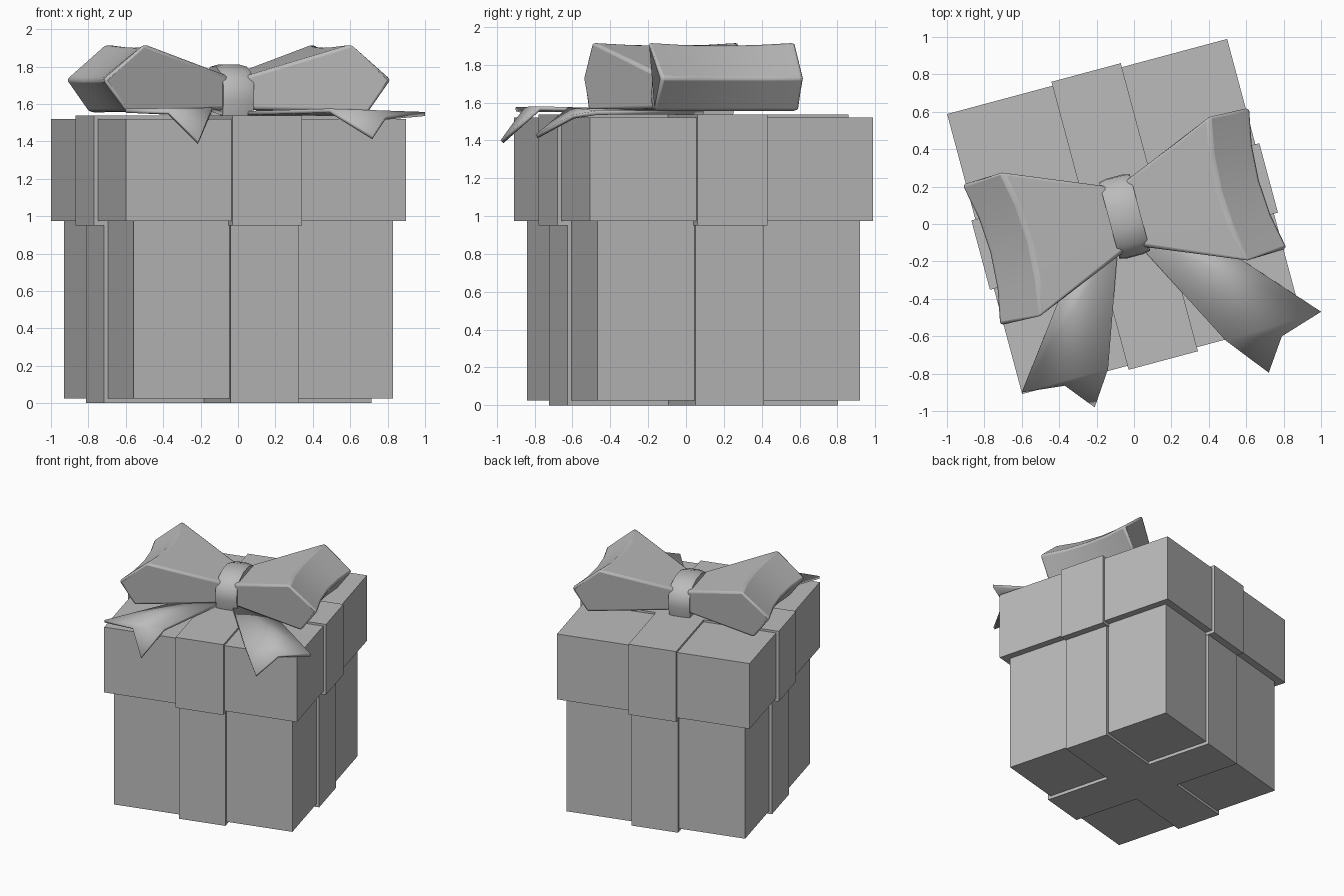
import bpy, bmesh, math
from mathutils import Matrix

if "Cube" in bpy.data.objects:
    bpy.data.objects.remove(bpy.data.objects["Cube"], do_unlink=True)

grey = bpy.data.materials.new("plain grey")
grey.use_nodes = True
COLOUR = (0.5, 0.5, 0.5, 1)
grey.diffuse_color = COLOUR
grey.node_tree.nodes["Principled BSDF"].inputs["Base Color"].default_value = COLOUR

# The whole present is turned on its base
PLACE = Matrix.Translation((-0.05, 0.04, 0)) @ Matrix.Rotation(math.radians(15), 4, "Z")


def make(name, verts, faces, smooth=None):
    bm = bmesh.new()
    vs = [bm.verts.new(v) for v in verts]
    for f in faces:
        bm.faces.new([vs[i] for i in f])
    bmesh.ops.recalc_face_normals(bm, faces=bm.faces)
    me = bpy.data.meshes.new(name)
    bm.to_mesh(me)
    bm.free()
    me.materials.append(grey)
    ob = bpy.data.objects.new(name, me)
    bpy.context.collection.objects.link(ob)
    ob.matrix_world = PLACE
    if smooth:
        bpy.ops.object.select_all(action="DESELECT")
        ob.select_set(True)
        bpy.context.view_layer.objects.active = ob
        bpy.ops.object.shade_smooth_by_angle(angle=math.radians(smooth))
    return ob


def loft(name, rings, smooth=None):
    """Skin equal-length rings and cap both ends."""
    n = len(rings[0])
    faces = [(r * n + i, r * n + (i + 1) % n, (r + 1) * n + (i + 1) % n, (r + 1) * n + i)
             for r in range(len(rings) - 1) for i in range(n)]
    faces += [tuple(range(n)), tuple(range((len(rings) - 1) * n, len(rings) * n))]
    return make(name, [v for ring in rings for v in ring], faces, smooth)


def prism(name, outline, z0, z1):
    return loft(name, [[(x, y, z) for x, y in outline] for z in (z0, z1)])


def square(h):
    return [(-h, -h), (h, -h), (h, h), (-h, h)]


def cross(h, w):
    quarter = [(h, -w), (h, w), (w, w)]
    turns = [(1, 0), (0, 1), (-1, 0), (0, -1)]
    return [(x * c - y * s, x * s + y * c) for c, s in turns for x, y in quarter]


# Box, lid and the ribbons crossing them
prism("box", square(0.718), 0.025, 0.98)
prism("lid", square(0.775), 0.975, 1.52)
prism("box_ribbon", cross(0.74, 0.187), 0.0, 0.96)
prism("lid_ribbon", cross(0.797, 0.192), 0.95, 1.537)

# Bow loops: pentagon section, pinched at the knot and waisted midway
SECTION = [(0.05, 1.57, 0.18), (0.05, 1.75, 0.18), (0.575, 1.92, 0.405),
           (0.80, 1.73, 0.388), (0.67, 1.555, 0.40)]
for side, label in ((1, "left"), (-1, "right")):
    rings = []
    for t in (-1, -0.5, 0, 0.5, 1):
        pinch = 1 - t * t
        rings.append([(side * (x - 0.05 * pinch * (x > 0.3)),
                       t * w, z - 0.015 * pinch * (z > 1.8)) for x, z, w in SECTION])
    loop = loft("bow_loop_" + label, rings, 40)
    bevel = loop.modifiers.new("soft_edges", "BEVEL")
    bevel.width, bevel.segments, bevel.limit_method = 0.018, 2, "ANGLE"
    bevel.angle_limit = math.radians(35)

# Knot: an arch over the middle of the bow
ARCH = [(-0.2, 1.53), (-0.22, 1.62), (-0.215, 1.71), (-0.15, 1.78), (-0.06, 1.81)]
ARCH += [(-y, z) for y, z in reversed(ARCH)]
loft("knot", [[(x, y * k, 1.53 + (z - 1.53) * k) for y, z in ARCH]
              for x, k in ((-0.085, 0.96), (-0.045, 1), (0.045, 1), (0.085, 0.96))], 50)

# Ribbon tails: flat on the lid, one corner of the swallow tail drooping over the edge
TAILS = {
    "left": [(0, -0.1, 1.56), (0.35, -0.78, 1.575), (0.882, -0.764, 1.557),
             (0.2, 0, 1.56), (0.528, -1.006, 1.43), (0.646, -0.836, 1.535)],
    "right": [(-0.06, -0.1, 1.56), (-0.297, -0.765, 1.58), (-0.775, -0.766, 1.575),
              (-0.2, 0, 1.56), (-0.419, -0.944, 1.4), (-0.543, -0.791, 1.56)],
}
for label, points in TAILS.items():
    tail = make("tail_" + label, points, [(0, 1, 2, 3), (1, 4, 5), (1, 5, 2)], 60)
    if tail.data.polygons[0].normal.z < 0:
        tail.data.flip_normals()
    thick = tail.modifiers.new("thickness", "SOLIDIFY")
    thick.thickness, thick.offset = 0.022, -1
